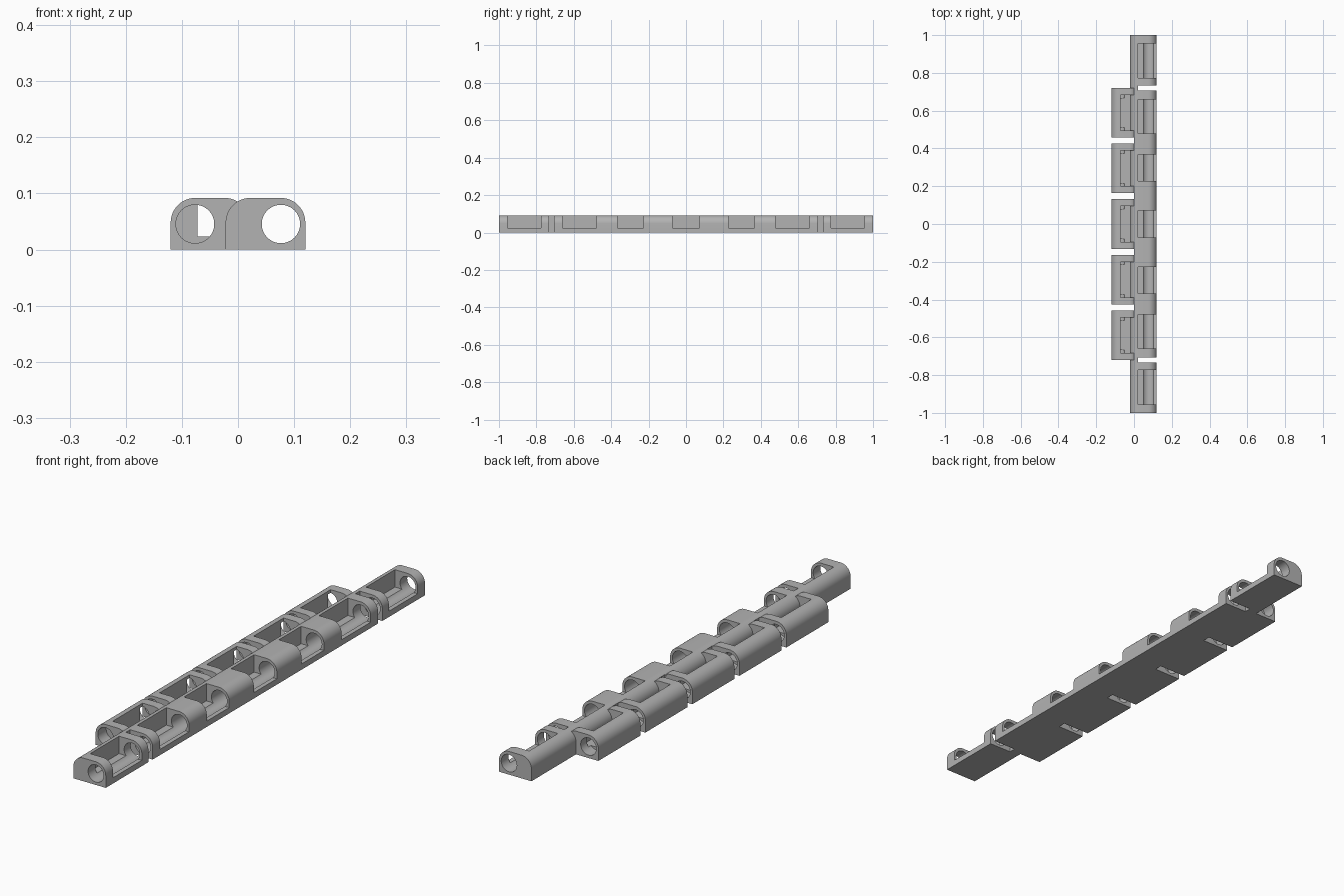
import bpy, bmesh, math

cube = bpy.data.objects.get("Cube")
if cube:
    bpy.data.objects.remove(cube, do_unlink=True)

HEIGHT, RADIUS = 0.092, 0.044
OUTER, INNER = 0.12, 0.022      # row edges, measured from the centre line
FLOOR = 0.023                   # pocket floor height
BORE_X, BORE_Z, BORE_R = 0.0765, 0.0455, 0.0342

grey = bpy.data.materials.new("light grey")
grey.use_nodes = True
grey.diffuse_color = (0.45, 0.45, 0.45, 1)
grey.node_tree.nodes["Principled BSDF"].inputs["Base Color"].default_value = (0.45, 0.45, 0.45, 1)


def add_object(name, bm):
    bmesh.ops.recalc_face_normals(bm, faces=bm.faces)
    mesh = bpy.data.meshes.new(name)
    bm.to_mesh(mesh)
    bm.free()
    mesh.materials.append(grey)
    obj = bpy.data.objects.new(name, mesh)
    bpy.context.collection.objects.link(obj)
    return obj


def extrude_profile(bm, points, y0, y1):
    face = bm.faces.new([bm.verts.new((x, y0, z)) for x, z in points])
    moved = bmesh.ops.extrude_face_region(bm, geom=[face])["geom"]
    verts = [v for v in moved if isinstance(v, bmesh.types.BMVert)]
    bmesh.ops.translate(bm, verts=verts, vec=(0, y1 - y0, 0))


def arc(cx, cz, r, start, end, steps):
    angles = [math.radians(start + (end - start) * i / steps) for i in range(steps + 1)]
    return [(cx + r * math.cos(a), cz + r * math.sin(a)) for a in angles]


def row_profile(x0, x1):
    """Flat-bottomed section with both top corners rounded."""
    top = HEIGHT - RADIUS
    return ([(x0, 0), (x1, 0)] + arc(x1 - RADIUS, top, RADIUS, 0, 90, 16)
            + arc(x0 + RADIUS, top, RADIUS, 90, 180, 16))


def box(bm, x0, x1, y0, y1, z0, z1=0.2):
    extrude_profile(bm, [(x0, z0), (x1, z0), (x1, z1), (x0, z1)], y0, y1)


def bore(bm, x, y0, y1):
    extrude_profile(bm, arc(x, BORE_Z, BORE_R, 0, 360, 48)[:-1], y0, y1)


def cut(obj, bm):
    cutter = add_object("cutter", bm)
    cutter.hide_render = True
    mod = obj.modifiers.new("cut", "BOOLEAN")
    mod.operation, mod.solver, mod.object = "DIFFERENCE", "EXACT", cutter
    bpy.context.view_layer.objects.active = obj
    bpy.ops.object.modifier_apply(modifier=mod.name)
    bpy.data.objects.remove(cutter, do_unlink=True)


# Long left rail
bm = bmesh.new()
extrude_profile(bm, row_profile(-INNER, OUTER), -1, 1)
rail = add_object("left_rail", bm)

# Open pockets along the rail
bm = bmesh.new()
box(bm, 0.02, 0.2, -0.072, 0.072, FLOOR)
for side in (-1, 1):
    for near, far in ((0.227, 0.367), (0.478, 0.66), (0.774, 0.955)):
        y0, y1 = sorted((side * near, side * far))
        box(bm, 0.02, 0.2, y0, y1, FLOOR)
cut(rail, bm)

# Slots near the rail ends, and shallow notches between the right blocks
bm = bmesh.new()
for side in (-1, 1):
    y = side * 0.7195
    box(bm, 0.021, 0.2, y - 0.0135, y + 0.0135, -0.1)
    for y in (side * 0.149, side * 0.4415):
        box(bm, -0.2, 0, y - 0.017, y + 0.017, -0.1)
cut(rail, bm)

# Full-length bore
bm = bmesh.new()
bore(bm, BORE_X, -1.1, 1.1)
cut(rail, bm)
parts = [rail]

# Right blocks with a pocket and a short bore at each end
HALF, POCKET = 0.1315, 0.094
for i in range(-2, 3):
    y = i * 0.2945
    bm = bmesh.new()
    extrude_profile(bm, row_profile(-OUTER, 0.02), y - HALF, y + HALF)
    block = add_object(f"right_block_{i + 3}", bm)

    bm = bmesh.new()
    box(bm, -0.072, 0.1, y - POCKET, y + POCKET, FLOOR)
    cut(block, bm)

    bm = bmesh.new()
    for side in (-1, 1):
        y0, y1 = sorted((y + side * (POCKET - 0.015), y + side * (HALF + 0.05)))
        bore(bm, -BORE_X, y0, y1)
    cut(block, bm)
    parts.append(block)

# Smooth the curved surfaces, keep the edges crisp
bpy.ops.object.select_all(action="DESELECT")
for part in parts:
    part.select_set(True)
bpy.context.view_layer.objects.active = rail
bpy.ops.object.shade_smooth_by_angle(angle=math.radians(30))
